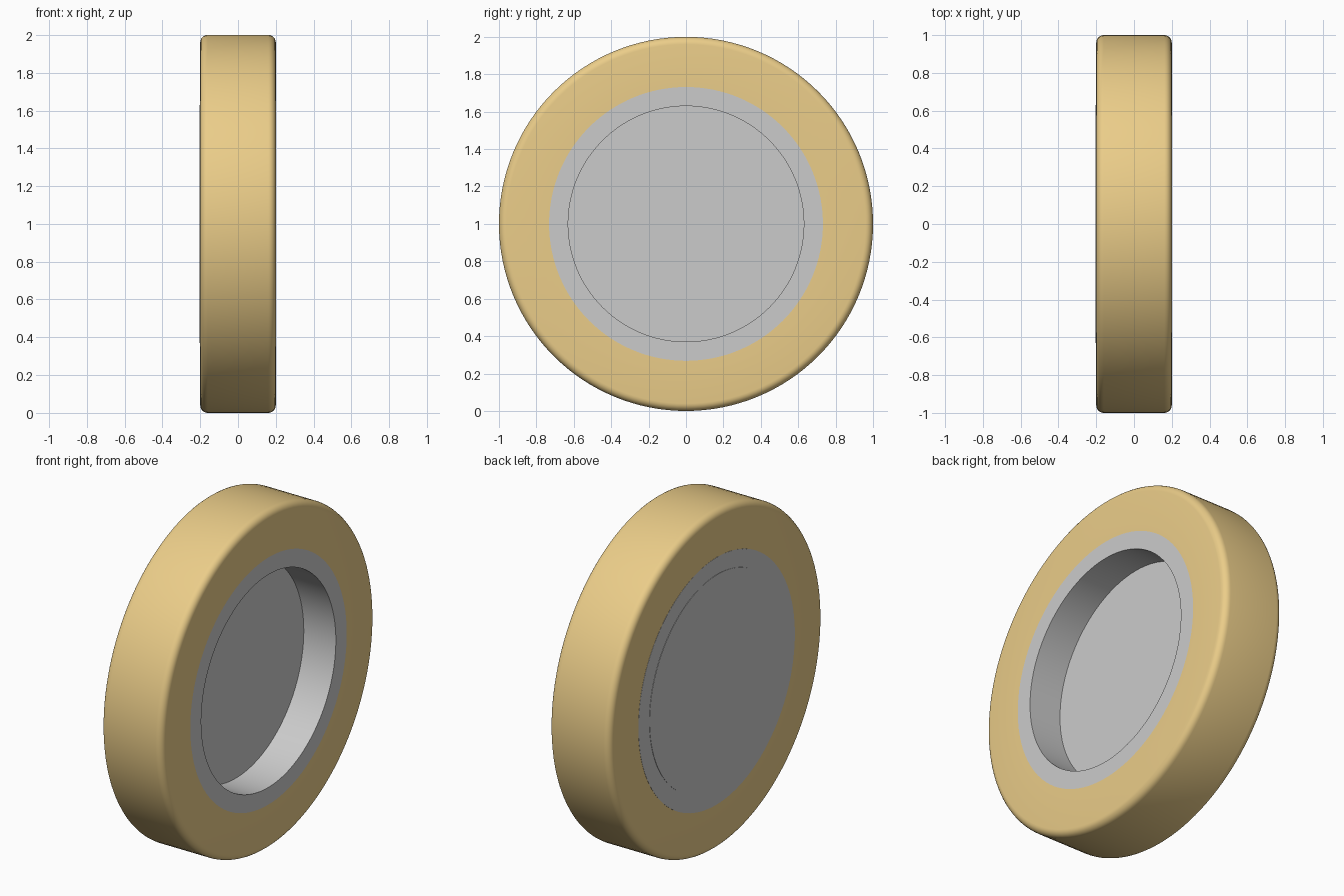
import bpy, bmesh, math

if "Cube" in bpy.data.objects:
    bpy.data.objects.remove(bpy.data.objects["Cube"])

SEGMENTS = 128


def lathe(name, profile, color=None):
    """Spin an (x, radius) profile around the x axis, at height 1."""
    bm = bmesh.new()
    rings = []
    for x, r in profile:
        if r == 0:
            rings.append([bm.verts.new((x, 0, 0))] * SEGMENTS)
        else:
            rings.append([bm.verts.new((x, r * math.cos(2 * math.pi * i / SEGMENTS),
                                        r * math.sin(2 * math.pi * i / SEGMENTS)))
                          for i in range(SEGMENTS)])
    pairs = list(zip(rings, rings[1:]))
    if profile[0][1] > 0:
        pairs.append((rings[-1], rings[0]))
    for a, b in pairs:
        for i in range(SEGMENTS):
            j = (i + 1) % SEGMENTS
            corners = list(dict.fromkeys((a[i], a[j], b[j], b[i])))
            bm.faces.new(corners)
    bmesh.ops.recalc_face_normals(bm, faces=bm.faces)
    mesh = bpy.data.meshes.new(name)
    bm.to_mesh(mesh)
    bm.free()
    obj = bpy.data.objects.new(name, mesh)
    obj.location.z = 1
    bpy.context.collection.objects.link(obj)
    if color:
        mat = bpy.data.materials.new(name)
        mat.diffuse_color = color
        mat.use_nodes = True
        mat.node_tree.nodes["Principled BSDF"].inputs["Base Color"].default_value = mat.diffuse_color
        mesh.materials.append(mat)
    bpy.ops.object.select_all(action='DESELECT')
    obj.select_set(True)
    bpy.context.view_layer.objects.active = obj
    bpy.ops.object.shade_smooth_by_angle(angle=math.radians(35))
    return obj


# Tyre: flat-sided ring with rounded outer corners
W, R, HUB, B = 0.2, 1.0, 0.732, 0.04
arc = [(W - B + B * math.cos(a), R - B + B * math.sin(a))
       for a in (math.pi / 2 * i / 6 for i in range(7))]
lathe("tyre", [(W, HUB)] + arc + [(-x, r) for x, r in reversed(arc)] + [(-W, HUB)],
      (0.83, 0.61, 0.25, 1))

# Hub: cup with a recess on the +x side and a closed back
lathe("hub", [(W, HUB), (W, 0.63), (-0.01, 0.63), (-0.01, 0), ][::-1]
      + [(-W - 0.001, HUB), (-W - 0.001, 0)])

# Back cap: thin disc on the -x side
lathe("back_cap", [(-W - 0.003, 0), (-W - 0.003, 0.63), (-W + 0.02, 0.63), (-W + 0.02, 0)])
